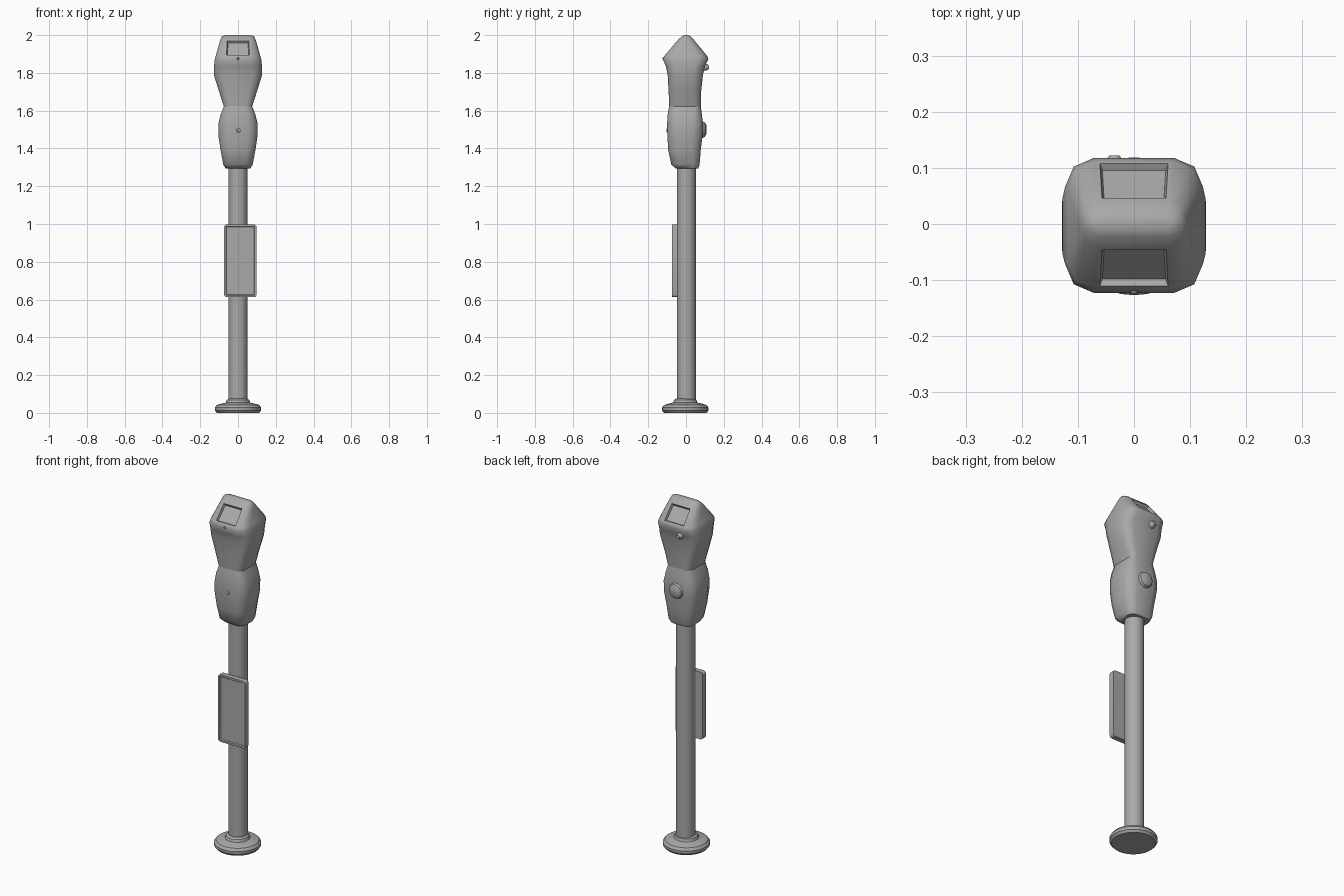
import bpy, bmesh, math
from mathutils import Vector

cube = bpy.data.objects.get("Cube")
if cube:
    bpy.data.objects.remove(cube, do_unlink=True)

metal = bpy.data.materials.new("grey metal")
metal.use_nodes = True
GREY = (0.40, 0.40, 0.40, 1)
metal.diffuse_color = GREY
metal.node_tree.nodes["Principled BSDF"].inputs["Base Color"].default_value = GREY


def finish(name, bm, angle=35):
    bmesh.ops.recalc_face_normals(bm, faces=bm.faces)
    mesh = bpy.data.meshes.new(name)
    bm.to_mesh(mesh)
    bm.free()
    mesh.materials.append(metal)
    ob = bpy.data.objects.new(name, mesh)
    bpy.context.collection.objects.link(ob)
    bpy.ops.object.select_all(action='DESELECT')
    ob.select_set(True)
    bpy.context.view_layer.objects.active = ob
    bpy.ops.object.shade_smooth_by_angle(angle=math.radians(angle))
    return ob


def loft(bm, rings):
    """Skin a list of equal-length point rings and cap both ends."""
    loops = [[bm.verts.new(p) for p in ring] for ring in rings]
    n = len(loops[0])
    for a, b in zip(loops, loops[1:]):
        for i in range(n):
            j = (i + 1) % n
            bm.faces.new((a[i], a[j], b[j], b[i]))
    bm.faces.new(loops[0][::-1])
    bm.faces.new(loops[-1])


def chamfered(z, w, front, back, c):
    """Rectangle with soft corners, using three points per corner."""
    ring = []
    for sx, y, flip in ((1, front, 0), (1, back, 1), (-1, back, 0), (-1, front, 1)):
        sy = 1 if y == back else -1
        d = min(c, (back - front) * 0.4)
        pts = [(sx * (w - c), y), (sx * (w - c * .3), y - sy * d * .3), (sx * w, y - sy * d)]
        ring += [Vector((x, yy, z)) for x, yy in (pts[::-1] if flip else pts)]
    return ring


def turned(name, profile, x=0, y=0, sides=32):
    bm = bmesh.new()
    loft(bm, [[(x + r * math.cos(2 * math.pi * i / sides),
                y + r * math.sin(2 * math.pi * i / sides), z) for i in range(sides)]
              for r, z in profile])
    return finish(name, bm)


# Post and flared foot
turned("post", [(.05, .03), (.05, 1.32)], y=.002)
turned("foot", [(.112, 0), (.122, .012), (.123, .028), (.112, .042), (.085, .05),
                (.065, .054), (.06, .068), (.05, .075)], y=-.004)

# Lower housing: half width, front, back, corner at each height
bm = bmesh.new()
loft(bm, [chamfered(*s) for s in (
    (1.295, .066, -.055, .065, .03), (1.315, .078, -.078, .072, .035),
    (1.39, .092, -.094, .078, .045), (1.47, .104, -.099, .088, .05),
    (1.53, .104, -.1, .09, .05), (1.58, .092, -.097, .084, .042),
    (1.625, .074, -.089, .078, .03))])
finish("lower_housing", bm, 50)

# Upper housing with a wedge shaped top and a sunken window on each slope
bm = bmesh.new()
loft(bm, [chamfered(*s) for s in (
    (1.62, .074, -.089, .078, .03), (1.7, .1, -.092, .08, .04),
    (1.79, .128, -.097, .09, .05), (1.835, .127, -.107, .1, .052),
    (1.872, .123, -.123, .118, .052), (1.89, .118, -.115, .112, .05),
    (1.975, .094, -.042, .042, .03), (1.994, .085, -.022, .024, .024),
    (2.0, .068, -.01, .012, .02))])
bm.normal_update()
windows = [f for f in bm.faces if abs(f.normal.y) > .5 and f.normal.z > .3
           and 1.9 < f.calc_center_median().z < 1.96
           and abs(f.calc_center_median().x) < .01]
bmesh.ops.recalc_face_normals(bm, faces=bm.faces)
bmesh.ops.inset_individual(bm, faces=windows, thickness=.01)
bmesh.ops.inset_individual(bm, faces=windows, thickness=.006, depth=-.013)
finish("upper_housing", bm, 50)


def disc(name, r, x, z, y0, y1, sides=20):
    """Short tapered boss whose axis runs front to back."""
    bm = bmesh.new()
    loft(bm, [[(x + rr * math.cos(2 * math.pi * i / sides), y,
                z + rr * math.sin(2 * math.pi * i / sides)) for i in range(sides)]
              for rr, y in ((r, y0), (r * .8, y0 + (y1 - y0) * .7), (r * .45, y1))])
    finish(name, bm)


# Dial, lock and small studs
disc("back_dial", .048, 0, 1.5, .08, .108)
disc("front_lock", .012, .003, 1.495, -.097, -.104)
disc("front_stud", .007, 0, 1.875, -.118, -.125)
disc("back_latch", .02, -.035, 1.83, .09, .122)

# Notice plate on the front of the post, with a slightly raised rim
bm = bmesh.new()
bmesh.ops.create_cube(bm, size=1)
for v in bm.verts:
    v.co = Vector((.012 + v.co.x * .172, -.06 + v.co.y * .03, .805 + v.co.z * .385))
bmesh.ops.bevel(bm, geom=[e for e in bm.edges
                          if abs((e.verts[0].co - e.verts[1].co).y) > .01],
                offset=.014, segments=3, affect='EDGES', profile=.5)
bm.normal_update()
face = [f for f in bm.faces if f.normal.y < -.9]
bmesh.ops.inset_individual(bm, faces=face, thickness=.01)
bmesh.ops.inset_individual(bm, faces=face, thickness=.004, depth=-.005)
finish("notice_plate", bm)
